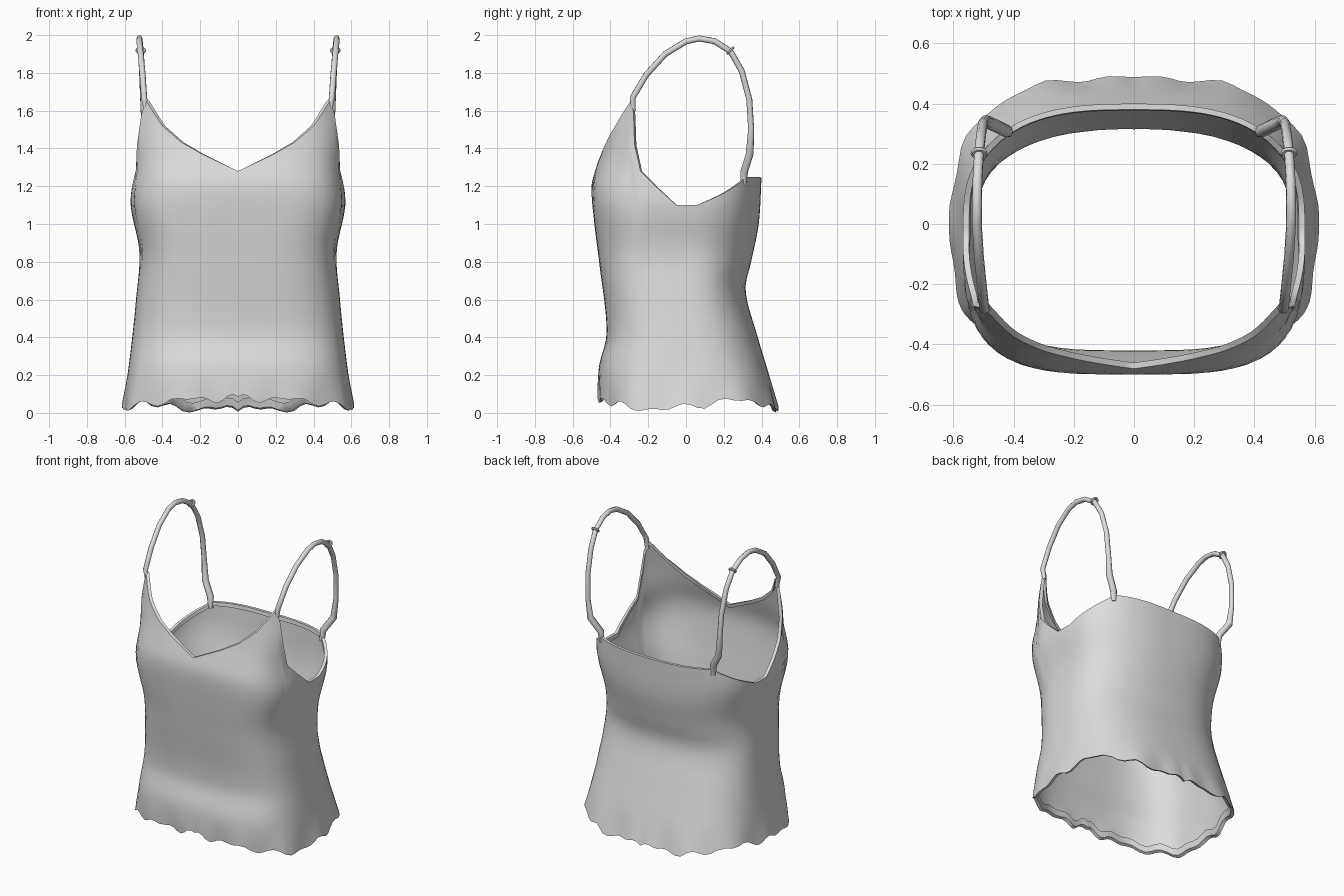
import bpy, bmesh, math

if "Cube" in bpy.data.objects:
    bpy.data.objects.remove(bpy.data.objects["Cube"])

cloth = bpy.data.materials.new("pale grey fabric")
cloth.diffuse_color = (0.72, 0.72, 0.72, 1)
cloth.use_nodes = True
cloth.node_tree.nodes["Principled BSDF"].inputs["Base Color"].default_value = cloth.diffuse_color


def sample(table, t, smooth=True):
    """Interpolate (key, value) pairs, with a smooth curve or straight lines."""
    if t <= table[0][0]:
        return table[0][1]
    for i in range(len(table) - 1):
        (x0, v0), (x1, v1) = table[i], table[i + 1]
        if t <= x1:
            h, u = x1 - x0, (t - x0) / (x1 - x0)
            if not smooth:
                return v0 + (v1 - v0) * u
            p, q = table[max(i - 1, 0)], table[min(i + 2, len(table) - 1)]
            m0 = (v1 - p[1]) / (x1 - p[0]) * h
            m1 = (q[1] - v0) / (q[0] - x0) * h
            return ((2*u**3 - 3*u*u + 1) * v0 + (u**3 - 2*u*u + u) * m0
                    + (3*u*u - 2*u**3) * v1 + (u**3 - u*u) * m1)
    return table[-1][1]


# Cross-section by height: half width, front and back depth, squareness of each
WIDTH = [(0, .615), (.2, .585), (.4, .56), (.6, .54), (.85, .522), (1.1, .568),
         (1.3, .555), (1.45, .575), (1.64, .572)]
FRONT = [(0, .455), (.12, .465), (.25, .46), (.42, .42), (.8, .46), (1.0, .485),
         (1.2, .5), (1.3, .475), (1.4, .445), (1.64, .40)]
BACK = [(0, .49), (.2, .44), (.4, .38), (.65, .315), (.8, .345), (1.0, .385), (1.25, .40)]
SQUARE_FRONT = [(0, 3.1), (.5, 3.3), (1.1, 3.7), (1.3, 3.5), (1.64, 3.0)]
SQUARE_BACK = [(0, 3.0), (.65, 2.4), (1.25, 2.7)]
# Edges by angle round the body (0 front, 90 side, 180 back)
TOP = [(0, 1.28), (23, 1.37), (35, 1.43), (47, 1.52), (56, 1.62), (59.5, 1.655),
       (61.5, 1.58), (63, 1.42), (66, 1.28), (75, 1.19), (85, 1.10), (96, 1.10),
       (110, 1.16), (122, 1.22), (127, 1.25), (180, 1.245)]
HEM = [(0, .075), (40, .065), (65, .025), (85, .025), (105, .055), (125, .065),
       (140, .025), (180, .018)]


def surface(deg, z, inset=0.0):
    a = math.radians(deg)
    s, c = math.sin(a), -math.cos(a)
    front = c < 0
    n = sample(SQUARE_FRONT if front else SQUARE_BACK, z)
    w, d = sample(WIDTH, z), sample(FRONT if front else BACK, z)
    r = ((abs(s) / w) ** n + (abs(c) / d) ** n) ** (-1 / n) - inset
    ruffle = max(0, 1 - z / .2)                       # wavy near the hem
    r += ruffle * .01 * math.sin(math.radians(deg * 13))
    return (max(r * s, 0), r * c, z)


def smooth_object(ob):
    for o in bpy.context.selected_objects:
        o.select_set(False)
    bpy.context.view_layer.objects.active = ob
    ob.select_set(True)
    bpy.ops.object.shade_smooth_by_angle(angle=math.radians(50))


def add_mesh(name, bm):
    me = bpy.data.meshes.new(name)
    bm.to_mesh(me)
    bm.free()
    ob = bpy.data.objects.new(name, me)
    bpy.context.collection.objects.link(ob)
    me.materials.append(cloth)
    smooth_object(ob)
    m = ob.modifiers.new("mirror", 'MIRROR')
    m.use_clip = True
    m.merge_threshold = .002
    return ob


# Body: half loft from hem to top edge, with both edges folded inward
angles = []
for (a0, _), (a1, _) in zip(TOP, TOP[1:]):
    k = max(1, round((a1 - a0) / 3.5))
    angles += [a0 + (a1 - a0) * i / k for i in range(k)]
angles.append(180)
ROWS = 28
bm = bmesh.new()
columns = []
for deg in angles:
    top = sample(TOP, deg, False)
    low = sample(HEM, deg) + .012 * math.sin(math.radians(deg * 21)) \
        + .012 * math.sin(math.radians(deg * 13 + 60))
    low = max(low, .002)
    pts = [surface(deg, low + .05, .022), surface(deg, low + .008, .02)]
    pts += [surface(deg, low + (top - low) * i / ROWS) for i in range(ROWS + 1)]
    pts += [surface(deg, top, .02), surface(deg, top - .025, .022)]
    columns.append([bm.verts.new(p) for p in pts])
for ca, cb in zip(columns, columns[1:]):
    for i in range(len(ca) - 1):
        bm.faces.new((ca[i], cb[i], cb[i + 1], ca[i + 1]))
add_mesh("camisole_body", bm)

# Shoulder straps: tapered tubes arching from front peak to back edge,
# with both ends tucked just inside the body
fx, fy, fz = surface(60.2, 1.60, .016)
bx, by, bz = surface(126, 1.21, .012)
PATH = [(fx, fy, fz, .8), (.497, -.282, 1.67, 1), (.505, -.21, 1.79, 1),
        (.515, -.11, 1.90, 1), (.522, 0, 1.967, 1), (.522, .07, 1.982, 1),
        (.520, .15, 1.968, 1), (.515, .235, 1.915, 1), (.508, .295, 1.81, 1),
        (.502, .335, 1.66, 1), (.495, .345, 1.5, 1), (.482, .337, 1.37, 1.3),
        (bx + .005, by + .005, 1.28, 1.3), (bx, by, bz, 1)]
for side, sx in (("right", 1), ("left", -1)):
    cu = bpy.data.curves.new("strap_" + side, 'CURVE')
    cu.dimensions = '3D'
    cu.bevel_depth = .0165
    cu.bevel_resolution = 2
    cu.use_fill_caps = True
    sp = cu.splines.new('POLY')
    sp.points.add(len(PATH) - 1)
    for p, (x, y, z, r) in zip(sp.points, PATH):
        p.co = (sx * x, y, z, 1)
        p.radius = r
    sp.use_smooth = True
    cu.materials.append(cloth)
    bpy.context.collection.objects.link(bpy.data.objects.new("strap_" + side, cu))

    # Strap adjuster ring
    bpy.ops.mesh.primitive_torus_add(major_radius=.02, minor_radius=.008,
                                     major_segments=14, minor_segments=6,
                                     location=(sx * .515, .235, 1.918),
                                     rotation=(math.radians(-135), 0, 0))
    ring = bpy.context.object
    ring.name = "strap_ring_" + side
    ring.data.materials.append(cloth)
    smooth_object(ring)
